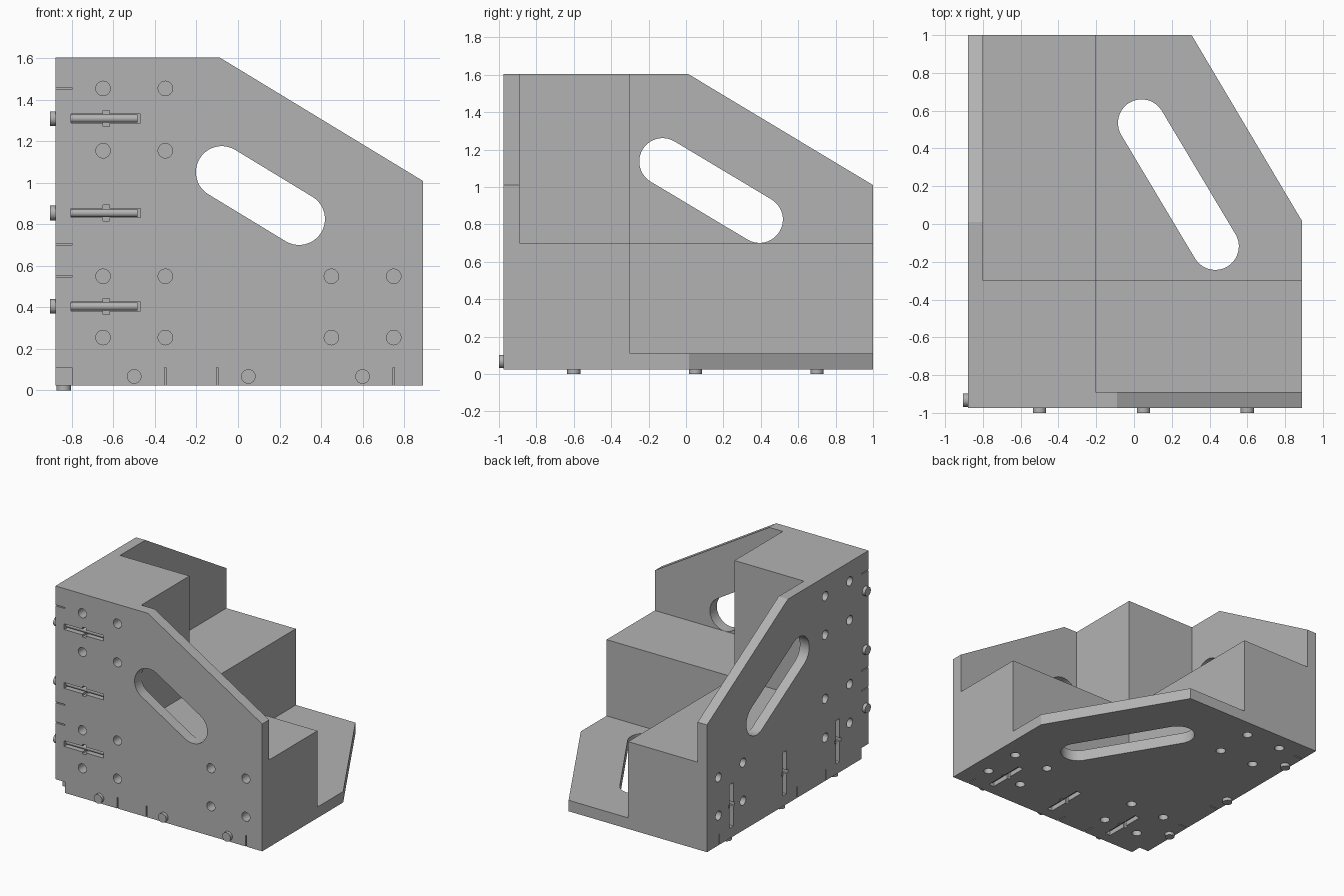
import bpy, bmesh, math
from mathutils import Vector

cube = bpy.data.objects.get("Cube")
if cube:
    bpy.data.objects.remove(cube)

grey = bpy.data.materials.new("machined_grey")
grey.use_nodes = True
grey.diffuse_color = (0.45, 0.45, 0.45, 1)
grey.node_tree.nodes["Principled BSDF"].inputs["Base Color"].default_value = (0.45, 0.45, 0.45, 1)

# Outer faces and inner faces of the three plates
X0, X1, XI = -0.88, 0.89, -0.80
Y0, Y1, YI = -0.975, 1.0, -0.89
Z0, Z1, ZI = 0.025, 1.605, 0.11

# Each plate is drawn in (u, v) and thickened along w
FRONT, SIDE, BASE = "xzy", "yzx", "xyz"


def place(axes, u, v, w):
    d = dict(zip(axes, (u, v, w)))
    return Vector((d["x"], d["y"], d["z"]))


def prisms(name, axes, outlines, w0, w1):
    """One object holding an extruded solid for each outline."""
    bm = bmesh.new()
    for pts in outlines:
        low = [bm.verts.new(place(axes, u, v, w0)) for u, v in pts]
        high = [bm.verts.new(place(axes, u, v, w1)) for u, v in pts]
        bm.faces.new(low)
        bm.faces.new(high)
        for i in range(len(pts)):
            j = (i + 1) % len(pts)
            bm.faces.new((low[i], low[j], high[j], high[i]))
    bmesh.ops.recalc_face_normals(bm, faces=bm.faces)
    mesh = bpy.data.meshes.new(name)
    bm.to_mesh(mesh)
    bm.free()
    mesh.materials.append(grey)
    ob = bpy.data.objects.new(name, mesh)
    bpy.context.collection.objects.link(ob)
    return ob


def activate(ob):
    bpy.ops.object.select_all(action="DESELECT")
    ob.select_set(True)
    bpy.context.view_layer.objects.active = ob


def smooth(ob):
    activate(ob)
    bpy.ops.object.shade_smooth_by_angle(angle=math.radians(30))


def rect(u0, u1, v0, v1):
    return [(u0, v0), (u1, v0), (u1, v1), (u0, v1)]


def circle(u, v, r=0.035, n=24):
    return [(u + r * math.cos(math.tau * i / n), v + r * math.sin(math.tau * i / n))
            for i in range(n)]


def long_slot(a, b, r=0.125, n=20):
    """Rounded slot between the centres a and b."""
    t = math.atan2(b[1] - a[1], b[0] - a[0])
    pts = []
    for c, start in ((b, t - math.pi / 2), (a, t + math.pi / 2)):
        pts += [(c[0] + r * math.cos(start + math.pi * i / n),
                 c[1] + r * math.sin(start + math.pi * i / n)) for i in range(n + 1)]
    return pts


def bolt_slot(start, centre, upright):
    """Cross shaped pocket for a bolt and its nut."""
    h, k = 0.022, 0.038
    n0, n1, end = start + 0.15, start + 0.18, start + 0.33
    half = [(start - 0.005, h), (n0, h), (n0, k), (n1, k), (n1, h), (end, h)]
    pts = half + [(a, -b) for a, b in reversed(half)]
    if upright:
        return [(centre + b, a) for a, b in pts]
    return [(a, centre + b) for a, b in pts]


def plate(name, axes, outline, cuts, w0, w1):
    ob = prisms(name, axes, [outline], w0, w1)
    cutter = prisms(name + "_cutter", axes, cuts, w0 - 0.05, w1 + 0.05)
    cutter.hide_render = True
    mod = ob.modifiers.new("cutouts", "BOOLEAN")
    mod.operation, mod.solver, mod.object = "DIFFERENCE", "EXACT", cutter
    activate(ob)
    bpy.ops.object.modifier_apply(modifier=mod.name)
    bpy.data.objects.remove(cutter)
    smooth(ob)


def grid(us, vs):
    return [circle(u, v) for u in us for v in vs]


# Bolt stations along each corner edge, and finger joint gaps beside them
bolt_x, bolt_y, bolt_z = (-0.5, 0.05, 0.6), (-0.6, 0.05, 0.7), (1.31, 0.855, 0.405)
gap_x, gap_y, gap_z = (-0.35, -0.1, 0.75), (-0.45, -0.1, 0.85), (1.455, 0.705, 0.55)
G = 0.004
near_x, far_x = (-0.65, -0.35), (0.45, 0.75)
near_y, far_y = (-0.745, -0.445), (0.56, 0.86)

# Front plate with its missing lower corner
plate("front_plate", FRONT,
      [(XI, Z0), (X1, Z0), (X1, 1.01), (-0.09, Z1), (X0, Z1), (X0, ZI), (XI, ZI)],
      [long_slot((-0.078, 1.052), (0.294, 0.826))]
      + grid(near_x, (1.455, 1.155, 0.55, 0.255)) + grid(far_x, (0.55, 0.255))
      + [bolt_slot(XI, z, False) for z in bolt_z]
      + [rect(X0 - 0.02, XI, z - G, z + G) for z in gap_z]
      + [rect(x - G, x + G, Z0 - 0.02, ZI) for x in gap_x],
      Y0, YI)

# Side plate
plate("side_plate", SIDE,
      [(YI, Z0), (Y1, Z0), (Y1, 1.01), (0.01, Z1), (YI, Z1)],
      [long_slot((-0.125, 1.136), (0.393, 0.826))]
      + grid(near_y, (1.455, 1.155, 0.66, 0.36)) + grid(far_y, (0.55, 0.255))
      + [bolt_slot(ZI, y, True) for y in bolt_y]
      + [rect(y - G, y + G, Z0 - 0.02, ZI) for y in gap_y],
      X0, XI)

# Base plate
plate("base_plate", BASE,
      [(XI, YI), (X1, YI), (X1, 0.015), (0.305, Y1), (XI, Y1)],
      [long_slot((0.04, 0.535), (0.43, -0.118))]
      + grid(near_x + far_x, near_y) + grid(near_x, far_y)
      + [bolt_slot(YI, x, True) for x in bolt_x],
      Z0, ZI)

# Solid blocks filling the three inner corners
BX, BY, BZ = -0.205, -0.30, 0.70
prisms("front_block", BASE, [rect(XI, X1, YI, BY)], ZI, BZ)
prisms("side_block", BASE, [rect(XI, BX, BY, Y1)], ZI, BZ)
prisms("upright_block", BASE, [rect(XI, BX, YI, BY)], BZ, Z1)


# Bolts: a round head outside one plate, its shank in the next
def bolt(name, axes, u, v, w):
    smooth(prisms(name + "_head", axes, [circle(u, v)], w - 0.025, w))
    smooth(prisms(name + "_shank", axes, [circle(u, v, 0.02)], w, w + 0.395))


mid_x, mid_y, mid_z = (X0 + XI) / 2, (Y0 + YI) / 2, (Z0 + ZI) / 2
for i in range(3):
    bolt(f"front_bolt_{i + 1}", FRONT, bolt_x[i], mid_z, Y0)
    bolt(f"side_bolt_{i + 1}", SIDE, mid_y, bolt_z[i], X0)
    bolt(f"base_bolt_{i + 1}", BASE, mid_x, bolt_y[i], Z0)
